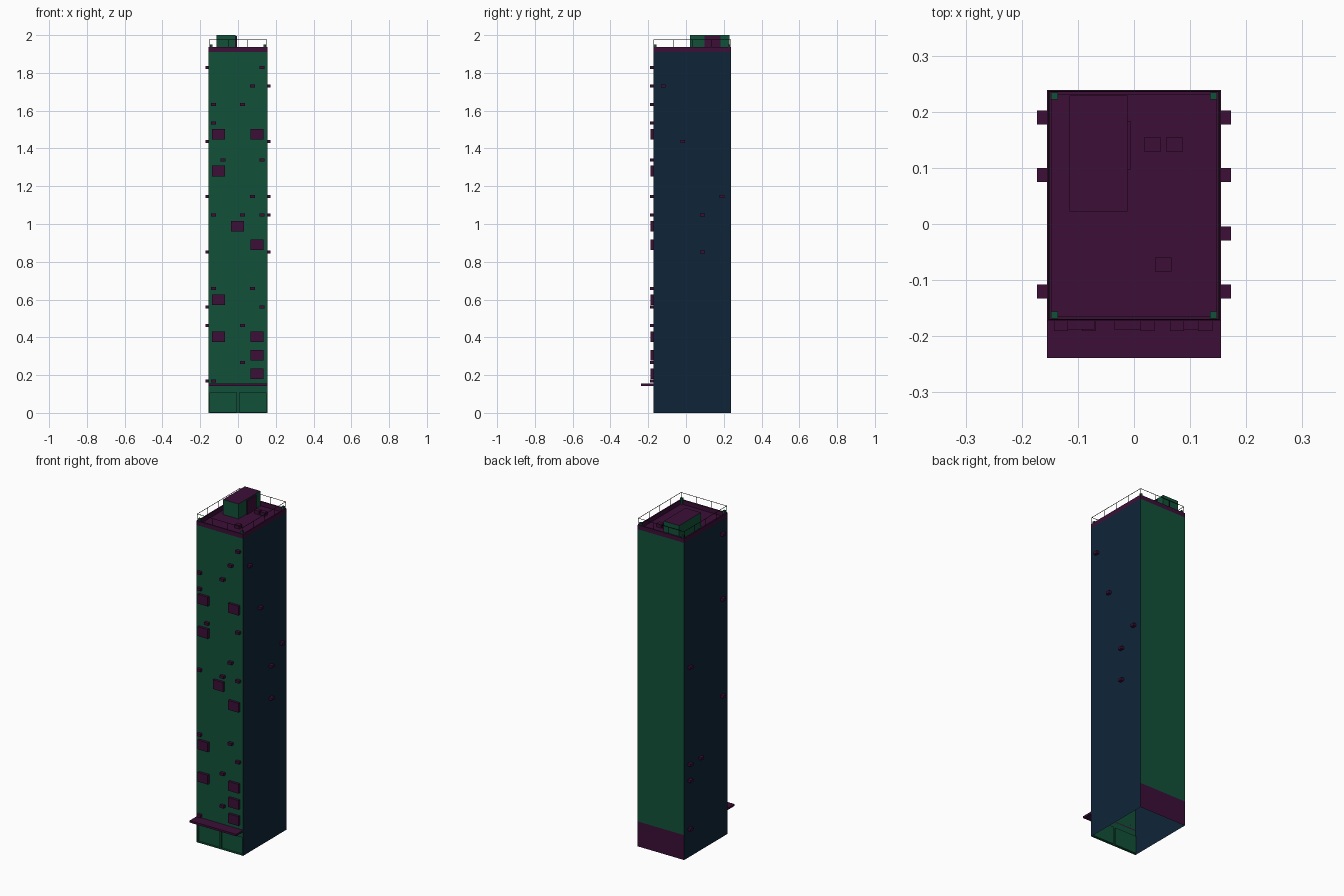
import bpy, bmesh

if "Cube" in bpy.data.objects:
    bpy.data.objects.remove(bpy.data.objects["Cube"])

def material(name, rgb):
    m = bpy.data.materials.new(name)
    m.diffuse_color = (*rgb, 1)
    m.use_nodes = True
    m.node_tree.nodes["Principled BSDF"].inputs["Base Color"].default_value = m.diffuse_color
    return m

GREEN = material("dark green", (0.0056, 0.083, 0.040))
PURPLE = material("dark purple", (0.045, 0.0048, 0.039))
NAVY = material("navy", (0.0046, 0.018, 0.039))
BLACK = material("near black", (0.008, 0.006, 0.009))

HX, Y0, Y1 = 0.155, -0.173, 0.239        # tower footprint
GROUND, DECK, TOP = 0.15, 1.91, 1.936    # ground floor, roof deck, parapet top
STEP = 0.0975                            # floor spacing

def finish(name, bm, mats):
    me = bpy.data.meshes.new(name)
    bm.to_mesh(me)
    bm.free()
    for m in mats:
        me.materials.append(m)
    ob = bpy.data.objects.new(name, me)
    bpy.context.collection.objects.link(ob)
    return ob

def add_box(bm, x, y, z):
    """Box from three (min, max) ranges."""
    v = bmesh.ops.create_cube(bm, size=1)["verts"]
    for p in v:
        p.co = [r[0] if c < 0 else r[1] for r, c in zip((x, y, z), p.co)]

def boxes(name, ranges, mat):
    bm = bmesh.new()
    for r in ranges:
        add_box(bm, *r)
    return finish(name, bm, [mat])

def around(c, size):
    return (c - size / 2, c + size / 2)

def quad(bm, pts, index=0):
    f = bm.faces.new([bm.verts.new(p) for p in pts])
    f.material_index = index
    return f

# Side and back walls (hollow, open below), plus roof deck
bm = bmesh.new()
quad(bm, [(HX, Y0, 0), (HX, Y1, 0), (HX, Y1, DECK), (HX, Y0, DECK)], 1)
quad(bm, [(-HX, Y1, 0), (-HX, Y0, 0), (-HX, Y0, DECK), (-HX, Y1, DECK)], 1)
for z0, z1, i in ((0, GROUND, 2), (GROUND, DECK, 0)):
    quad(bm, [(HX, Y1, z0), (-HX, Y1, z0), (-HX, Y1, z1), (HX, Y1, z1)], i)
quad(bm, [(-HX, Y0, DECK), (HX, Y0, DECK), (HX, Y1, DECK), (-HX, Y1, DECK)], 2)
finish("tower_walls", bm, [GREEN, NAVY, PURPLE])

# Front wall with two recessed shop doors
bm = bmesh.new()
xs = (-HX, -0.148, -0.007, 0.007, 0.148, HX)
zs = (0, 0.004, 0.109, DECK)
doors = []
for i in range(5):
    for k in range(3):
        f = quad(bm, [(xs[i], Y0, zs[k]), (xs[i + 1], Y0, zs[k]),
                      (xs[i + 1], Y0, zs[k + 1]), (xs[i], Y0, zs[k + 1])])
        if k == 1 and i in (1, 3):
            doors.append(f)
bmesh.ops.remove_doubles(bm, verts=bm.verts, dist=1e-5)
for f in [f for f in doors if f.is_valid]:
    new = bmesh.ops.extrude_discrete_faces(bm, faces=[f])["faces"][0]
    bmesh.ops.translate(bm, verts=new.verts, vec=(0, 0.012, 0))
finish("front_wall", bm, [GREEN])

# Canopy over the entrance
boxes("canopy", [((-HX, HX), (-0.239, Y0), (0.143, 0.155))], PURPLE)

# Parapet ring
T = 0.008
boxes("parapet", [
    ((-HX, HX), (Y0, Y0 + T), (DECK, TOP)),
    ((-HX, HX), (Y1 - T, Y1), (DECK, TOP)),
    ((-HX, -HX + T), (Y0 + T, Y1 - T), (DECK, TOP)),
    ((HX - T, HX), (Y0 + T, Y1 - T), (DECK, TOP))], PURPLE)

# Corner blocks on the roof
boxes("corner_blocks", [
    (around(sx * 0.142, 0.0125), around(y, 0.0125), (DECK, 1.95))
    for sx in (-1, 1) for y in (-0.162, 0.228)], GREEN)

# Thin railing: posts and top rail
R, RX, RY0, RY1, RZ = 0.002, HX - 0.003, Y0 + 0.003, Y1 - 0.003, 1.976
rail = []
for y in (RY0, RY1):
    rail.append(((-RX, RX), around(y, R), around(RZ, R)))
    rail += [(around(-RX + 2 * RX * i / 3, R), around(y, R), (TOP, RZ)) for i in range(4)]
for x in (-RX, RX):
    rail.append((around(x, R), (RY0, RY1), around(RZ, R)))
    rail += [(around(x, R), around(RY0 + (RY1 - RY0) * i / 4, R), (TOP, RZ)) for i in (1, 2, 3)]
boxes("railing", rail, BLACK)

# Rooftop stair house with purple roof, and its door
house = boxes("stair_house", [((-0.115, -0.012), (0.022, 0.229), (DECK, 2.0))], GREEN)
house.data.materials.append(PURPLE)
for p in house.data.polygons:
    if p.center.z > 1.99:
        p.material_index = 1
boxes("stair_house_door", [((-0.012, -0.005), (0.097, 0.183), (DECK, 1.994))], PURPLE)

# Small roof vents
boxes("roof_vents", [
    (around(x, 0.03), around(y, 0.025), (DECK, 1.932))
    for x, y in ((0.033, 0.142), (0.072, 0.142), (0.052, -0.072))], PURPLE)

# Small air conditioners on the front: column -> floors
front = {-0.13: (0, 5, 9, 14, 15), -0.08: (12,), 0.024: (1, 3, 9, 15),
         0.077: (5, 10, 16), 0.127: (4, 9, 12, 17)}
boxes("front_air_conditioners", [
    (around(x, 0.025), (Y0 - 0.018, Y0), around(0.17 + STEP * k, 0.016))
    for x, ks in front.items() for k in ks], PURPLE)

# Air conditioners on the sides
left = {0.19: (0, 3, 4, 10), 0.087: (4,), -0.12: (7, 13, 17)}
right = {0.19: (10,), 0.087: (7, 9), -0.017: (13,), -0.12: (16,)}
for name, cols, xr in (("left", left, (-HX - 0.018, -HX)), ("right", right, (HX, HX + 0.018))):
    boxes(name + "_air_conditioners", [
        (xr, around(y, 0.025), around(0.17 + STEP * k, 0.016))
        for y, ks in cols.items() for k in ks], PURPLE)

# Larger window cages on the front
cages = {-0.104: (2, 4, 11, 13), -0.002: (8,), 0.1: (0, 1, 2, 7, 13)}
boxes("window_cages", [
    (around(x, 0.068), (Y0 - 0.015, Y0), around(0.208 + STEP * k, 0.056))
    for x, ks in cages.items() for k in ks], PURPLE)
